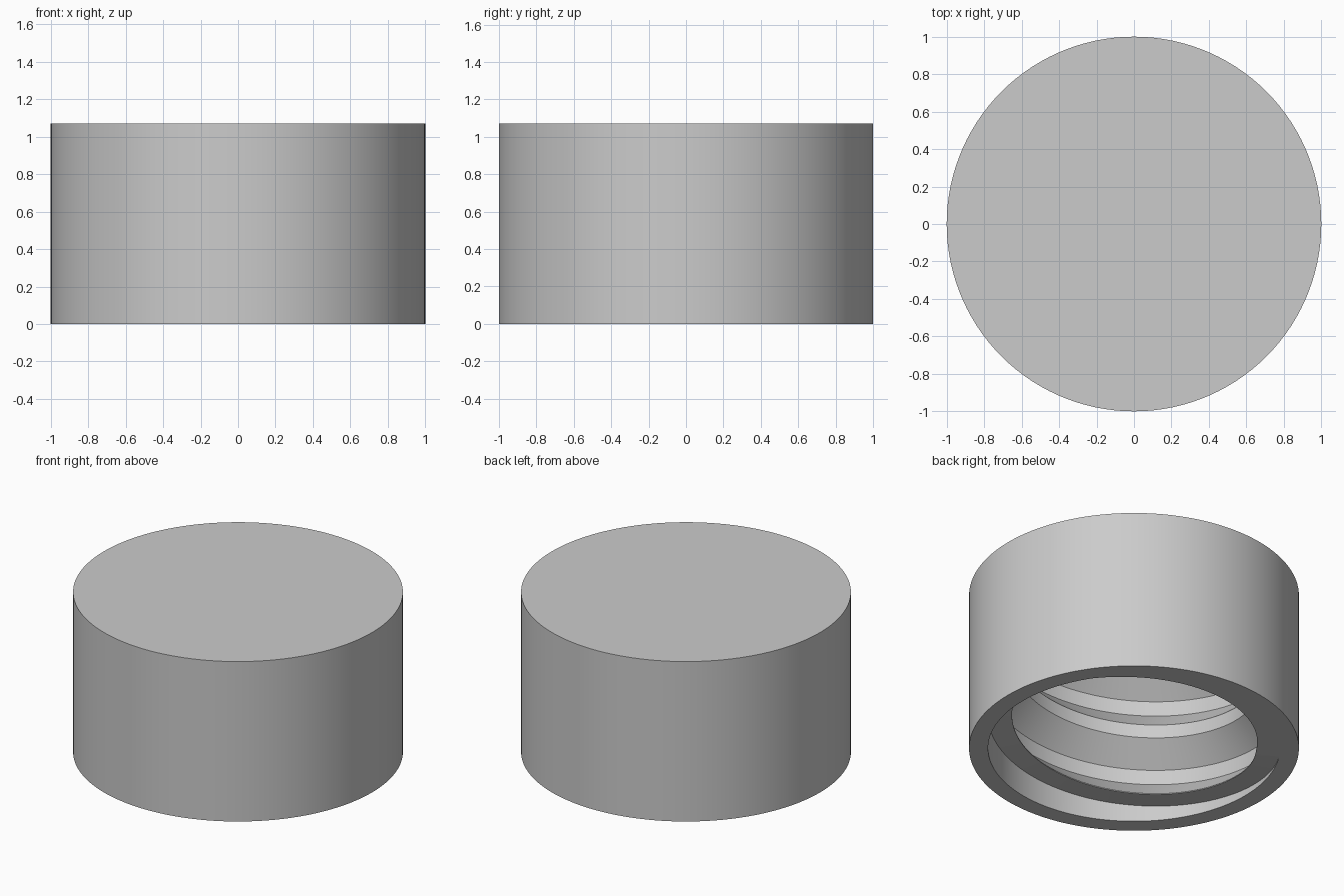
import bpy
import bmesh
import math

cube = bpy.data.objects.get("Cube")
if cube:
    bpy.data.objects.remove(cube, do_unlink=True)

HEIGHT, CEILING = 1.07, 0.97
ROOT, CREST = 0.885, 0.74
PITCH = 0.48
SEG = 120                      # segments per turn
START = math.radians(-135)     # angle where the thread heights are measured


def thread_section(t):
    """Four ridge points (radius, height) at t turns along the helix."""
    # the lowest turn of the ridge has a flat, shortened underside
    cut = min(1.0, max(0.0, (-0.25 - t) / 0.5))
    rise = PITCH * t
    return ((ROOT, 0.355 + 0.23 * cut + rise),
            (CREST, 0.5 + 0.085 * cut + rise),
            (CREST, 0.59 + rise),
            (ROOT, 0.735 + rise))


def edges_at(bm, z):
    return [e for e in bm.edges if e.is_boundary
            and all(abs(v.co.z - z) < 1e-4 for v in e.verts)]


bm = bmesh.new()

# threaded inner wall as a helical strip, each turn joined to the next
columns = []
for j in range(-3 * SEG, 2 * SEG + 1):
    a = START + math.tau * j / SEG
    columns.append([bm.verts.new((r * math.cos(a), r * math.sin(a), z))
                    for r, z in thread_section(j / SEG)])
for j in range(len(columns) - 1):
    c, d = columns[j], columns[j + 1]
    for k in range(3):
        bm.faces.new((c[k], d[k], d[k + 1], c[k + 1]))
    if j + SEG + 1 < len(columns):
        e, f = columns[j + SEG], columns[j + SEG + 1]
        bm.faces.new((c[3], d[3], f[0], e[0]))

# trim the thread at the open rim and at the ceiling
for z, side in ((0, -1), (CEILING, 1)):
    bmesh.ops.bisect_plane(bm, geom=bm.verts[:] + bm.edges[:] + bm.faces[:],
                           dist=1e-5, plane_co=(0, 0, z),
                           plane_no=(0, 0, side), clear_outer=True)
bmesh.ops.remove_doubles(bm, verts=bm.verts[:], dist=1e-5)

# inner ceiling
bmesh.ops.triangle_fill(bm, edges=edges_at(bm, CEILING), use_beauty=True)

# outer wall and top
ring = bmesh.ops.create_circle(bm, segments=SEG, radius=1)["verts"]
ring_edges = list({e for v in ring for e in v.link_edges})
wall = bmesh.ops.extrude_edge_only(bm, edges=ring_edges)["geom"]
bmesh.ops.translate(bm, vec=(0, 0, HEIGHT),
                    verts=[g for g in wall if isinstance(g, bmesh.types.BMVert)])
bmesh.ops.contextual_create(bm, geom=edges_at(bm, HEIGHT))

# flat rim between the outer wall and the thread
bmesh.ops.triangle_fill(bm, edges=edges_at(bm, 0), use_beauty=True,
                        normal=(0, 0, -1))
bmesh.ops.recalc_face_normals(bm, faces=bm.faces[:])

mesh = bpy.data.meshes.new("threaded_cap")
bm.to_mesh(mesh)
bm.free()
cap = bpy.data.objects.new("threaded_cap", mesh)
bpy.context.collection.objects.link(cap)

# material
grey = bpy.data.materials.new("light_grey")
grey.use_nodes = True
colour = (0.6, 0.6, 0.6, 1)
grey.diffuse_color = colour
grey.node_tree.nodes["Principled BSDF"].inputs["Base Color"].default_value = colour
mesh.materials.append(grey)

# smooth walls with crisp edges
bpy.ops.object.select_all(action="DESELECT")
cap.select_set(True)
bpy.context.view_layer.objects.active = cap
bpy.ops.object.shade_smooth_by_angle(angle=math.radians(25))
